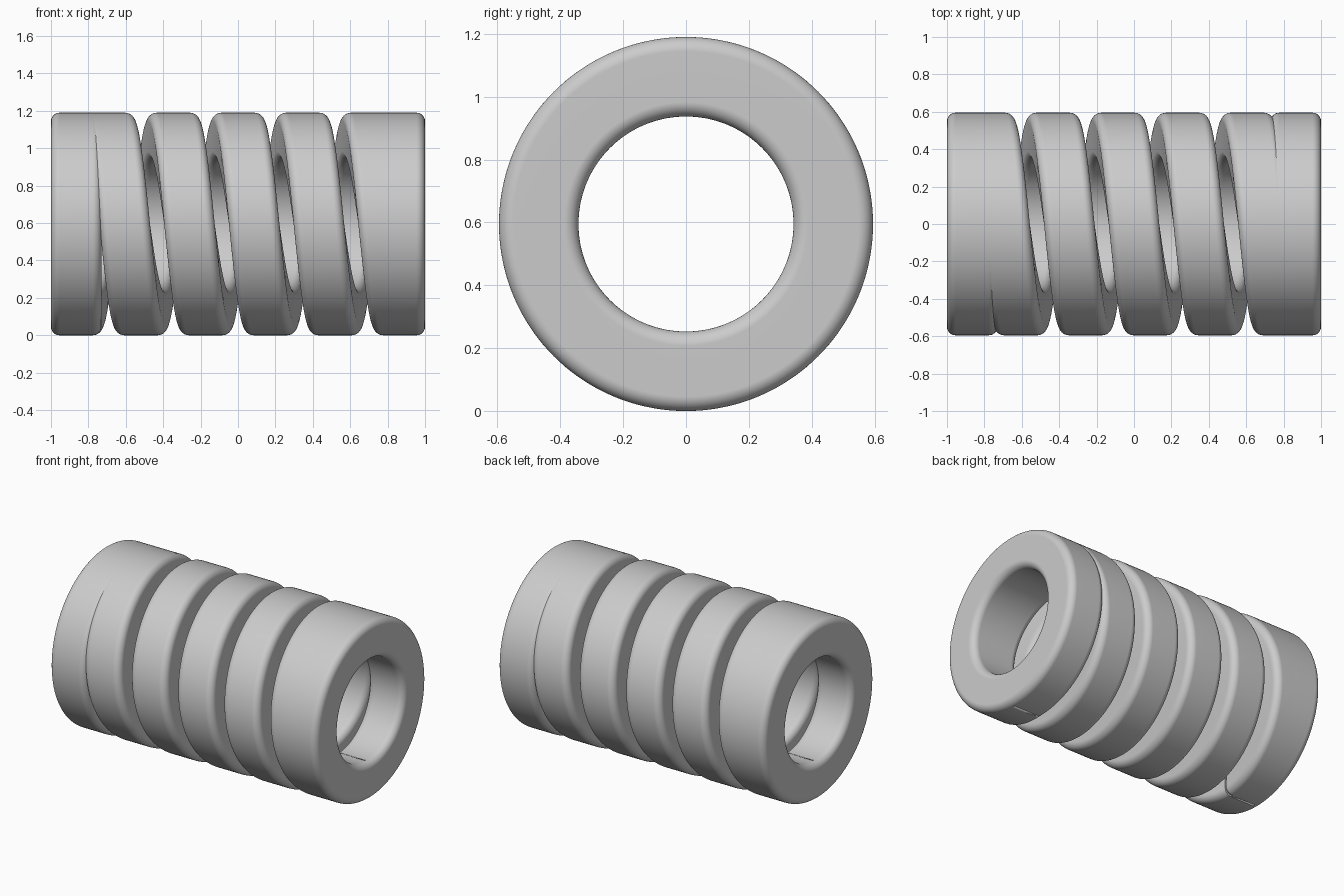
import bpy, bmesh
from math import sin, cos, pi

OUTER, INNER = 0.595, 0.342      # coil radii
WIDTH, ROUND = 0.27, 0.046       # wire width along the axis, corner radius
TURNS, STEPS, ARC = 5, 144, 8
END_X = 1 - WIDTH / 2            # centre of each end ring

cube = bpy.data.objects.get("Cube")
if cube:
    bpy.data.objects.remove(cube, do_unlink=True)

steel = bpy.data.materials.new("grey_steel")
steel.use_nodes = True
grey = (0.6, 0.6, 0.6, 1)
steel.diffuse_color = grey
steel.node_tree.nodes["Principled BSDF"].inputs["Base Color"].default_value = grey


def wire_section():
    """Rounded rectangle as (axial offset, radius) pairs."""
    a, lo, hi = WIDTH / 2 - ROUND, INNER + ROUND, OUTER - ROUND
    corners = [(a, hi), (-a, hi), (-a, lo), (a, lo)]
    return [(cx + ROUND * cos((k + i / ARC) * pi / 2),
             cr + ROUND * sin((k + i / ARC) * pi / 2))
            for k, (cx, cr) in enumerate(corners) for i in range(ARC + 1)]


def sweep(name, x_start, x_end, turns, closed):
    """Carry the wire section around the x axis, starting at the bottom."""
    bm = bmesh.new()
    section = wire_section()
    total = turns * STEPS
    loops = []
    for s in range(total if closed else total + 1):
        t = 2 * pi * s / STEPS
        x = x_start + (x_end - x_start) * s / total
        loops.append([bm.verts.new((x + dx, r * sin(t), OUTER - r * cos(t)))
                      for dx, r in section])
    n = len(section)
    for s in range(total):
        a, b = loops[s], loops[(s + 1) % len(loops)]
        for i in range(n):
            j = (i + 1) % n
            bm.faces.new((a[i], a[j], b[j], b[i]))
    if not closed:
        bm.faces.new(loops[0])
        bm.faces.new(loops[-1])
    bmesh.ops.recalc_face_normals(bm, faces=bm.faces)
    mesh = bpy.data.meshes.new(name)
    bm.to_mesh(mesh)
    bm.free()
    mesh.materials.append(steel)
    for p in mesh.polygons:
        p.use_smooth = True
    obj = bpy.data.objects.new(name, mesh)
    bpy.context.collection.objects.link(obj)
    # keep the flat faces flat beside the rounded corners
    obj.modifiers.new("even_shading", "WEIGHTED_NORMAL")
    return obj


# Helical body, closed off by a flat ring at each end
sweep("spring_coil", -END_X, END_X, TURNS, False)
sweep("right_end_ring", -END_X, -END_X, 1, True)
sweep("left_end_ring", END_X, END_X, 1, True)
